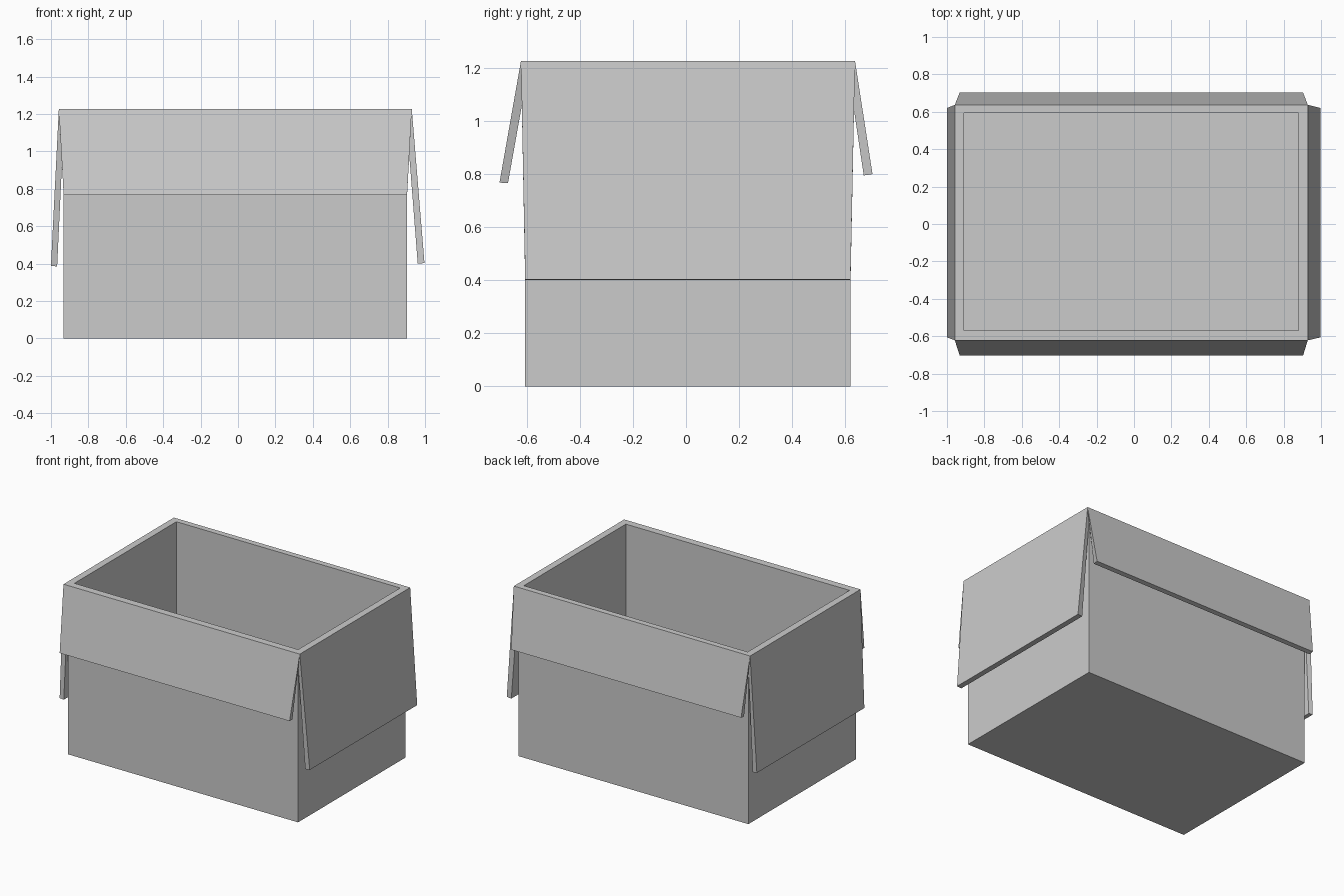
import bpy
import bmesh

if "Cube" in bpy.data.objects:
    bpy.data.objects.remove(bpy.data.objects["Cube"])

bm = bmesh.new()


def ring(x0, x1, y0, y1, z):
    """Four corners, counter-clockwise starting at front left."""
    return [bm.verts.new(p) for p in
            ((x0, y0, z), (x1, y0, z), (x1, y1, z), (x0, y1, z))]


def bridge(a, b):
    for i in range(4):
        j = (i + 1) % 4
        bm.faces.new((a[i], a[j], b[j], b[i]))


X0, X1, Y0, Y1 = -0.932, 0.904, -0.606, 0.62   # outer walls
TOP = 1.227

# Box shell: outer walls, flat rim, inner walls and floor
base = ring(X0, X1, Y0, Y1, 0)
neck = ring(X0, X1, Y0, Y1, 1.13)
rim = ring(-0.958, 0.929, -0.622, 0.637, TOP)
lip = ring(-0.908, 0.879, -0.569, 0.594, TOP)
floor = ring(-0.908, 0.879, -0.569, 0.594, 0.025)
bridge(base, neck)
bridge(rim, lip)
bridge(lip, floor)
bm.faces.new(base)
bm.faces.new(floor)

# Folded-down flaps: (fold axis, outer position, outer z, inner position, inner z)
flaps = (
    (1, -0.703, 0.768, -0.671, 0.766),   # front
    (0, 0.997, 0.403, 0.961, 0.400),     # right
    (1, 0.703, 0.800, 0.670, 0.795),     # back
    (0, -1.000, 0.388, -0.967, 0.385),   # left
)
for i, (axis, outer, oz, inner, iz) in enumerate(flaps):
    a, b = i, (i + 1) % 4
    rows = []
    for pos, z in ((outer, oz), (inner, iz)):
        row = []
        for c in (a, b):
            p = base[c].co.copy()
            p[axis] = pos
            p.z = z
            row.append(bm.verts.new(p))
        rows.append(row)
    (oa, ob), (ia, ib) = rows
    for face in ((rim[a], rim[b], ob, oa), (oa, ob, ib, ia),
                 (ia, ib, neck[b], neck[a]),
                 (rim[a], oa, ia, neck[a]), (rim[b], ob, ib, neck[b])):
        bm.faces.new(face)

bmesh.ops.recalc_face_normals(bm, faces=bm.faces)
mesh = bpy.data.meshes.new("open_box")
bm.to_mesh(mesh)
bm.free()
bpy.context.collection.objects.link(bpy.data.objects.new("open_box", mesh))
